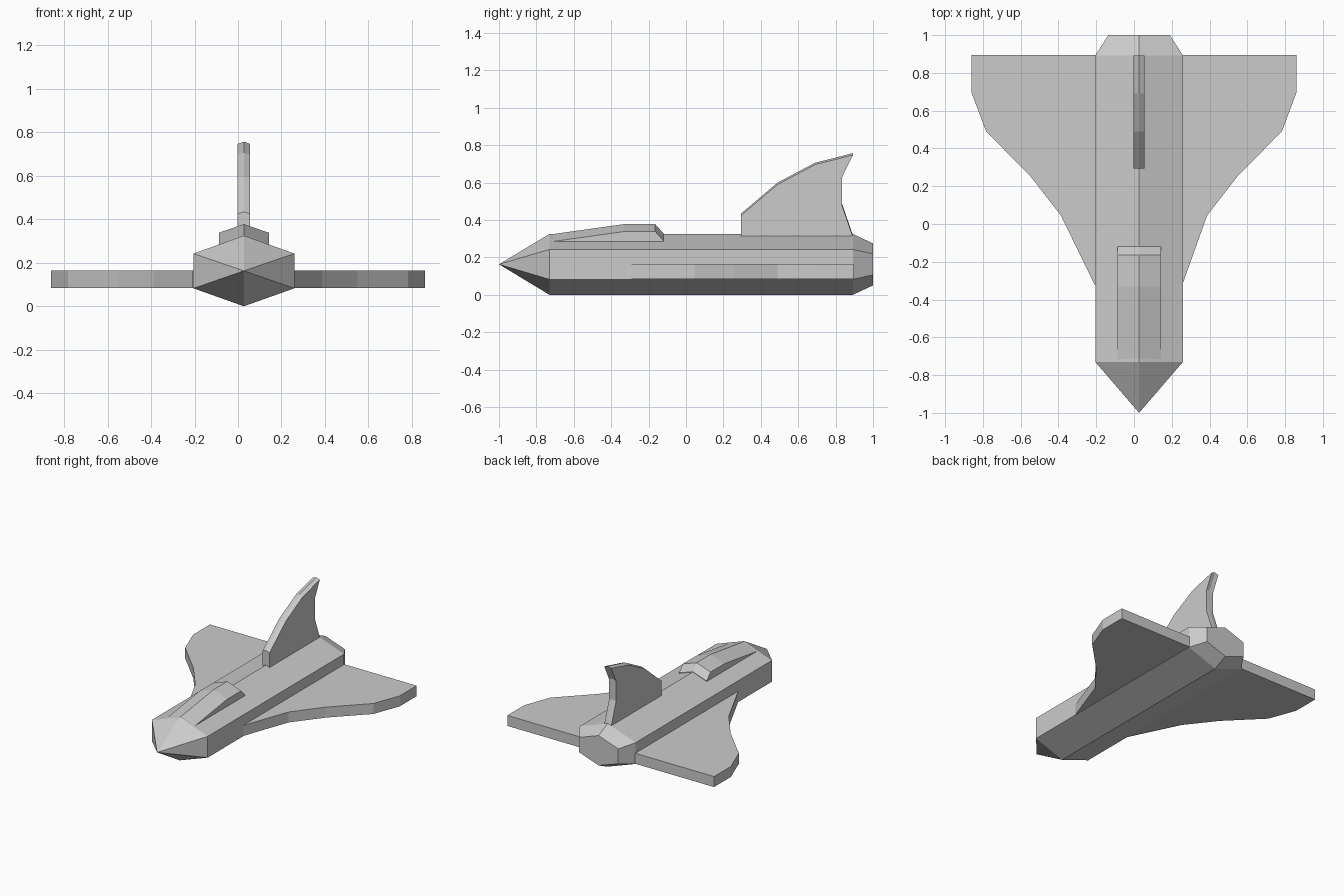
import bpy, bmesh
from mathutils import Vector

cube = bpy.data.objects.get("Cube")
if cube:
    bpy.data.objects.remove(cube, do_unlink=True)

CX = 0.027            # centreline of fuselage, canopy and fin
HALF = 0.232          # fuselage half width
SLOPE = 0.08 / HALF   # fall of the fuselage roof away from its ridge

grey = bpy.data.materials.new("light_grey")
grey.use_nodes = True
grey.diffuse_color = (0.6, 0.6, 0.6, 1)
grey.node_tree.nodes["Principled BSDF"].inputs["Base Color"].default_value = (0.6, 0.6, 0.6, 1)


def loft(name, rings):
    """Join equal point rings with quads and cap both ends; a one-point ring is a tip."""
    bm = bmesh.new()
    loops = [[bm.verts.new(p) for p in ring] for ring in rings]
    for a, b in zip(loops, loops[1:]):
        n = max(len(a), len(b))
        for i in range(n):
            j = (i + 1) % n
            quad = [a[i % len(a)], a[j % len(a)], b[j % len(b)], b[i % len(b)]]
            bm.faces.new(list(dict.fromkeys(quad)))
    for cap in (loops[0], loops[-1]):
        if len(cap) > 2:
            bm.faces.new(cap)
    bmesh.ops.recalc_face_normals(bm, faces=bm.faces[:])
    mesh = bpy.data.meshes.new(name)
    bm.to_mesh(mesh)
    bm.free()
    mesh.materials.append(grey)
    obj = bpy.data.objects.new(name, mesh)
    bpy.context.collection.objects.link(obj)
    return obj


def hexagon(y, half, low, high, shoulder):
    """Fuselage section with a ridge above and a keel below."""
    mid = (low + high) / 2
    return [(CX, y, high), (CX + half, y, mid + shoulder), (CX + half, y, mid - shoulder),
            (CX, y, low), (CX - half, y, mid - shoulder), (CX - half, y, mid + shoulder)]


def ridged(name, profile, half):
    """Extrude a side profile across x, creased to follow the fuselage roof."""
    return loft(name, [[(CX + dx, y, z - SLOPE * abs(dx)) for y, z in profile]
                       for dx in (-half, 0, half)])


# Fuselage with pointed nose and tapered tail
loft("fuselage", [[(CX, -1, 0.163)],
                  hexagon(-0.73, HALF, 0, 0.325, 0.08),
                  hexagon(0.892, HALF, 0, 0.325, 0.08),
                  hexagon(1, 0.163, 0.05, 0.275, 0.056)])

# Swept wings in one slab passing through the fuselage
edge = [(0.86, 0.895), (0.86, 0.695), (0.783, 0.49), (0.55, 0.255), (0.387, 0.045)]
outline = (edge + [(0.26, -0.31), (0.2, -0.32), (-0.209, -0.32)]
           + [(-x, y) for x, y in reversed(edge)])
loft("wings", [[(x, y, z) for x, y in outline] for z in (0.085, 0.164)])

# Raised cockpit canopy
ridged("canopy", [(-0.73, 0.322), (-0.33, 0.378), (-0.165, 0.378),
                  (-0.12, 0.328), (-0.12, 0.318)], 0.115)

# Tail fin with a hollow trailing edge
ridged("tail_fin", [(0.295, 0.32), (0.295, 0.435), (0.49, 0.6), (0.69, 0.706),
                    (0.892, 0.757), (0.835, 0.64), (0.835, 0.485), (0.892, 0.32)], 0.029)
